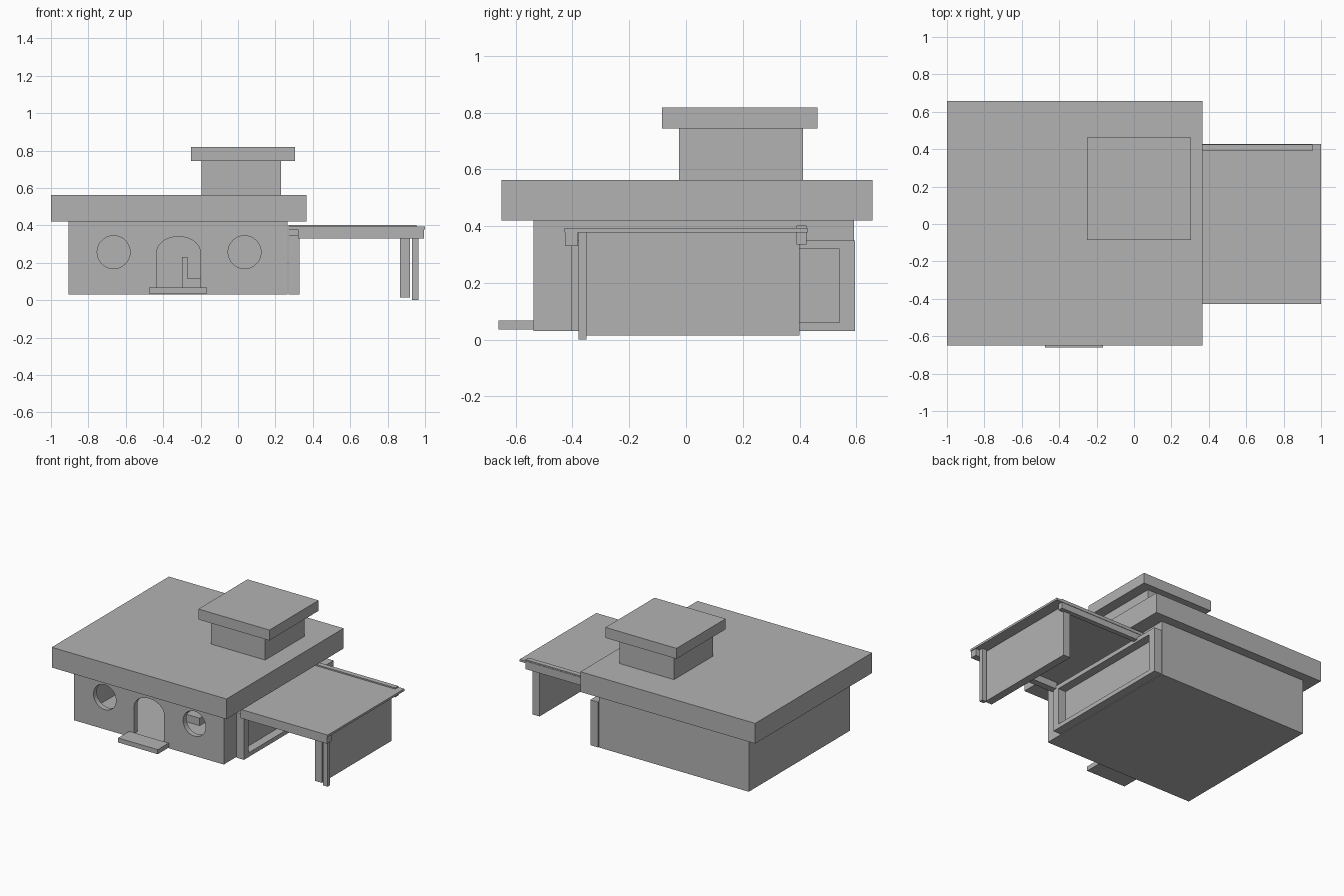
import bpy
import bmesh
from math import cos, sin, pi

cube = bpy.data.objects.get("Cube")
if cube:
    bpy.data.objects.remove(cube, do_unlink=True)

# One plain grey for the whole building
grey = bpy.data.materials.new("plain_grey")
grey.use_nodes = True
tone = (0.45, 0.45, 0.45, 1)
grey.diffuse_color = tone
grey.node_tree.nodes["Principled BSDF"].inputs["Base Color"].default_value = tone


def add_object(name, bm):
    mesh = bpy.data.meshes.new(name)
    bmesh.ops.recalc_face_normals(bm, faces=bm.faces)
    bm.to_mesh(mesh)
    bm.free()
    mesh.materials.append(grey)
    obj = bpy.data.objects.new(name, mesh)
    bpy.context.scene.collection.objects.link(obj)
    return obj


def box(name, x, y, z):
    """Box from (min, max) ranges on each axis."""
    bm = bmesh.new()
    bmesh.ops.create_cube(bm, size=1)
    for v in bm.verts:
        v.co = [lo + (c + 0.5) * (hi - lo) for c, (lo, hi) in zip(v.co, (x, y, z))]
    return add_object(name, bm)


def prism(name, outline, y):
    """Extrude an (x, z) outline along y."""
    bm = bmesh.new()
    face = bm.faces.new([bm.verts.new((px, y[0], pz)) for px, pz in outline])
    new = bmesh.ops.extrude_face_region(bm, geom=[face])["geom"]
    for v in new:
        if isinstance(v, bmesh.types.BMVert):
            v.co.y = y[1]
    return add_object(name, bm)


def cut(obj, cutters):
    """Subtract the cutters, bake the result and remove them."""
    for c in cutters:
        c.hide_render = True
        mod = obj.modifiers.new(c.name, 'BOOLEAN')
        mod.operation = 'DIFFERENCE'
        mod.solver = 'EXACT'
        mod.object = c
    bpy.context.view_layer.update()
    graph = bpy.context.evaluated_depsgraph_get()
    baked = bpy.data.meshes.new_from_object(obj.evaluated_get(graph))
    obj.modifiers.clear()
    obj.data = baked
    for c in cutters:
        bpy.data.objects.remove(c, do_unlink=True)


# House walls: hollow, with two round windows and an arched doorway
walls = box("house_walls", (-0.905, 0.265), (-0.537, 0.592), (0.03, 0.425))
cavity = box("cavity", (-0.87, 0.23), (-0.50, 0.555), (0.062, 0.41))
front = (-0.6, -0.45)
windows = []
for wx in (-0.665, 0.035):
    ring = [(wx + 0.088 * cos(2 * pi * i / 40), 0.257 + 0.088 * sin(2 * pi * i / 40))
            for i in range(40)]
    windows.append(prism("window_hole", ring, front))
arch = [(-0.318 + 0.117 * cos(pi * i / 20), 0.255 + 0.085 * sin(pi * i / 20))
        for i in range(21)]
door = prism("door_hole", arch + [(-0.435, 0.062), (-0.201, 0.062)], front)
cut(walls, [cavity, door] + windows)

# Main roof, door step and rooftop room
box("main_roof", (-1.0, 0.365), (-0.65, 0.657), (0.42, 0.563))
box("door_step", (-0.475, -0.165), (-0.66, -0.537), (0.035, 0.067))
box("upper_room", (-0.195, 0.23), (-0.025, 0.412), (0.56, 0.745))
box("upper_roof", (-0.25, 0.305), (-0.085, 0.463), (0.744, 0.818))

# Chair inside the doorway
box("chair_back", (-0.30, -0.27), (-0.2, -0.08), (0.062, 0.23))
box("chair_seat", (-0.27, -0.16), (-0.2, -0.08), (0.062, 0.115))

# Frame along the carport side of the house
frame_x = (0.27, 0.33)
box("frame_front_post", frame_x, (-0.405, -0.355), (0.03, 0.35))
box("frame_back_post", frame_x, (0.54, 0.595), (0.03, 0.35))
box("frame_sill", frame_x, (-0.355, 0.54), (0.03, 0.06))
box("frame_top_beam", frame_x, (-0.355, 0.54), (0.32, 0.35))

# Carport roof: thin deck on a front and a back beam
box("carport_deck", (0.27, 1.0), (-0.428, 0.428), (0.378, 0.393))
box("carport_front_beam", (0.32, 0.995), (-0.427, -0.38), (0.33, 0.39))
box("carport_back_beam", (0.27, 0.955), (0.39, 0.425), (0.335, 0.402))

# Carport end wall with a slim post outside its front edge
box("carport_wall", (0.865, 0.92), (-0.378, 0.40), (0.015, 0.385))
box("carport_post", (0.93, 0.965), (-0.378, -0.35), (0.0, 0.385))
